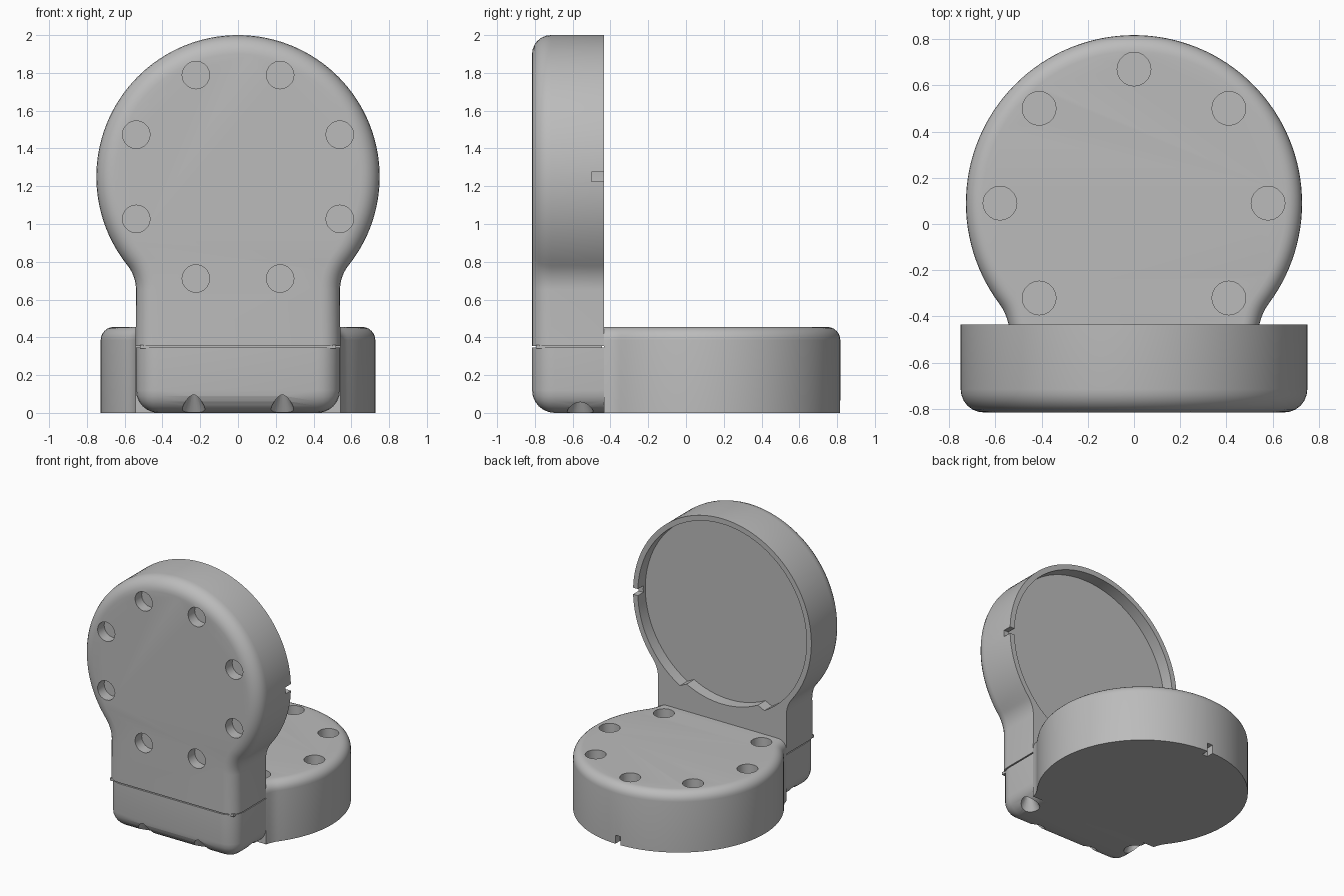
import bpy, bmesh, math
from mathutils import Matrix, Vector

cube = bpy.data.objects.get("Cube")
if cube:
    bpy.data.objects.remove(cube)

grey = bpy.data.materials.new("plain_grey")
grey.use_nodes = True
COLOUR = (0.5, 0.5, 0.5, 1)
grey.diffuse_color = COLOUR
grey.node_tree.nodes["Principled BSDF"].inputs["Base Color"].default_value = COLOUR

NECK, FILLET = 0.54, 0.21


def finish(bm, name):
    bmesh.ops.recalc_face_normals(bm, faces=bm.faces[:])
    mesh = bpy.data.meshes.new(name)
    bm.to_mesh(mesh)
    bm.free()
    mesh.materials.append(grey)
    obj = bpy.data.objects.new(name, mesh)
    bpy.context.collection.objects.link(obj)
    return obj


def prism(points, low, high, place):
    """Extrude a flat outline between two depths; place maps (u, v, w) to space."""
    bm = bmesh.new()
    a = [bm.verts.new(place(u, v, low)) for u, v in points]
    b = [bm.verts.new(place(u, v, high)) for u, v in points]
    bm.faces.new(a)
    bm.faces.new(b)
    for i in range(len(a)):
        j = (i + 1) % len(a)
        bm.faces.new((a[i], a[j], b[j], b[i]))
    bmesh.ops.recalc_face_normals(bm, faces=bm.faces[:])
    return bm


def keyhole(radius, end):
    """Disc outline blending through concave fillets into a straight neck."""
    h = math.sqrt((radius + FILLET) ** 2 - (NECK + FILLET) ** 2)
    a0 = math.atan2(-h, NECK + FILLET)
    right = [(NECK + FILLET + FILLET * math.cos(math.pi + a0 * i / 8),
              -h + FILLET * math.sin(math.pi + a0 * i / 8)) for i in range(8)]
    right = [p for p in right if p[1] > end + 0.005]
    right.insert(0, (NECK + 0.002, end))
    arc = [a0 + (math.pi - 2 * a0) * i / 90 for i in range(91)]
    dome = [(radius * math.cos(a), radius * math.sin(a)) for a in arc]
    return right + dome + [(-u, v) for u, v in reversed(right)]


def round_edges(bm, test, size):
    edges = [e for e in bm.edges if test(e)]
    bmesh.ops.bevel(bm, geom=edges, offset=size, offset_type='OFFSET',
                    segments=6, profile=0.5, affect='EDGES', clamp_overlap=False)


def box(x, y, z):
    bm = bmesh.new()
    bmesh.ops.create_cube(bm, size=1)
    for v in bm.verts:
        v.co = [lo + (c + 0.5) * (hi - lo) for c, (lo, hi) in zip(v.co, (x, y, z))]
    return bm


def cone(centre, r1, r2, depth, axis='Z', sides=20):
    bm = bmesh.new()
    turn = Matrix.Rotation(math.pi / 2, 4, 'X') if axis == 'Y' else Matrix()
    bmesh.ops.create_cone(bm, cap_ends=True, segments=sides, radius1=r1, radius2=r2,
                          depth=depth, matrix=Matrix.Translation(centre) @ turn)
    return bm


def cut(obj, cutter_mesh):
    cutter = finish(cutter_mesh, "cutter")
    cutter.hide_render = True
    mod = obj.modifiers.new("cut", 'BOOLEAN')
    mod.operation, mod.solver, mod.object = 'DIFFERENCE', 'EXACT', cutter
    bpy.ops.object.select_all(action='DESELECT')
    bpy.context.view_layer.objects.active = obj
    obj.select_set(True)
    bpy.ops.object.modifier_apply(modifier=mod.name)
    bpy.data.objects.remove(cutter)


def smooth(obj):
    bpy.ops.object.select_all(action='DESELECT')
    bpy.context.view_layer.objects.active = obj
    obj.select_set(True)
    bpy.ops.object.shade_smooth_by_angle(angle=math.radians(32))


# Upright lid: keyhole slab with a rounded front rim
FRONT, BACK, LID_Z, LID_BOTTOM = -0.815, -0.435, 1.25, 0.355
bm = prism(keyhole(0.75, LID_BOTTOM - LID_Z), FRONT, BACK,
           lambda u, v, w: Vector((u, w, LID_Z + v)))
round_edges(bm, lambda e: all(abs(v.co.y - FRONT) < 1e-4 for v in e.verts)
            and any(v.co.z > LID_BOTTOM + 0.01 for v in e.verts), 0.1)
lid = finish(bm, "upright_lid")

# Shallow recess in the back of the lid, with a raised tab at its lower edge
recess = []
for i in range(120):
    a = 2 * math.pi * i / 120
    r = 0.66 if math.sin(a) < -math.cos(math.radians(29)) else 0.71
    recess.append((r * math.cos(a), r * math.sin(a)))
cut(lid, prism(recess, BACK - 0.09, BACK + 0.1,
               lambda u, v, w: Vector((u, w, LID_Z + v))))

# Ring of eight holes in the lid front, and a side slot
for k in range(8):
    a = math.radians(22.5 + 45 * k)
    centre = Vector((0.583 * math.cos(a), FRONT, LID_Z + 0.583 * math.sin(a)))
    cut(lid, cone(centre, 0.073, 0.073, 0.16, 'Y'))
cut(lid, box((0.6, 0.9), (-0.5, -0.3), (1.225, 1.275)))
smooth(lid)

# Base disc with a rounded top rim
BASE_Y, TOP = 0.09, 0.455
bm = prism(keyhole(0.727, BACK - BASE_Y), 0, TOP,
           lambda u, v, w: Vector((u, BASE_Y + v, w)))
round_edges(bm, lambda e: all(abs(v.co.z - TOP) < 1e-4 for v in e.verts)
            and any(v.co.y > BACK + 0.01 for v in e.verts), 0.07)
base = finish(bm, "base_disc")

# Seven holes in the base top, and a slot at the back
for k in range(-1, 6):
    a = math.radians(45 * k)
    centre = Vector((0.58 * math.cos(a), BASE_Y + 0.58 * math.sin(a), TOP))
    cut(base, cone(centre, 0.073, 0.073, 0.16))
cut(base, box((-0.022, 0.022), (0.76, 0.9), (-0.1, 0.065)))
smooth(base)

# Hinge block under the lid, rounded at the front and along the bottom
bm = box((-NECK, NECK), (FRONT, BACK + 0.005), (0, 0.347))


def outer_edge(e):
    mid = (e.verts[0].co + e.verts[1].co) / 2
    low, front, side = mid.z < 0.01, mid.y < FRONT + 0.01, abs(mid.x) > NECK - 0.01
    return low + front + side == 2 and mid.y < BACK - 0.01


round_edges(bm, outer_edge, 0.12)
block = finish(bm, "hinge_block")

# Conical reliefs in the lower edges of the block
for side in (-1, 1):
    for x, y in ((0.235, -0.785), (0.475, -0.56)):
        cut(block, cone(Vector((side * x, y, 0.055)), 0.085, 0.01, 0.15))
smooth(block)

# Thin set-back seam between block and lid
finish(box((-0.52, 0.52), (FRONT + 0.02, BACK - 0.01), (0.34, 0.36)), "seam_filler")
